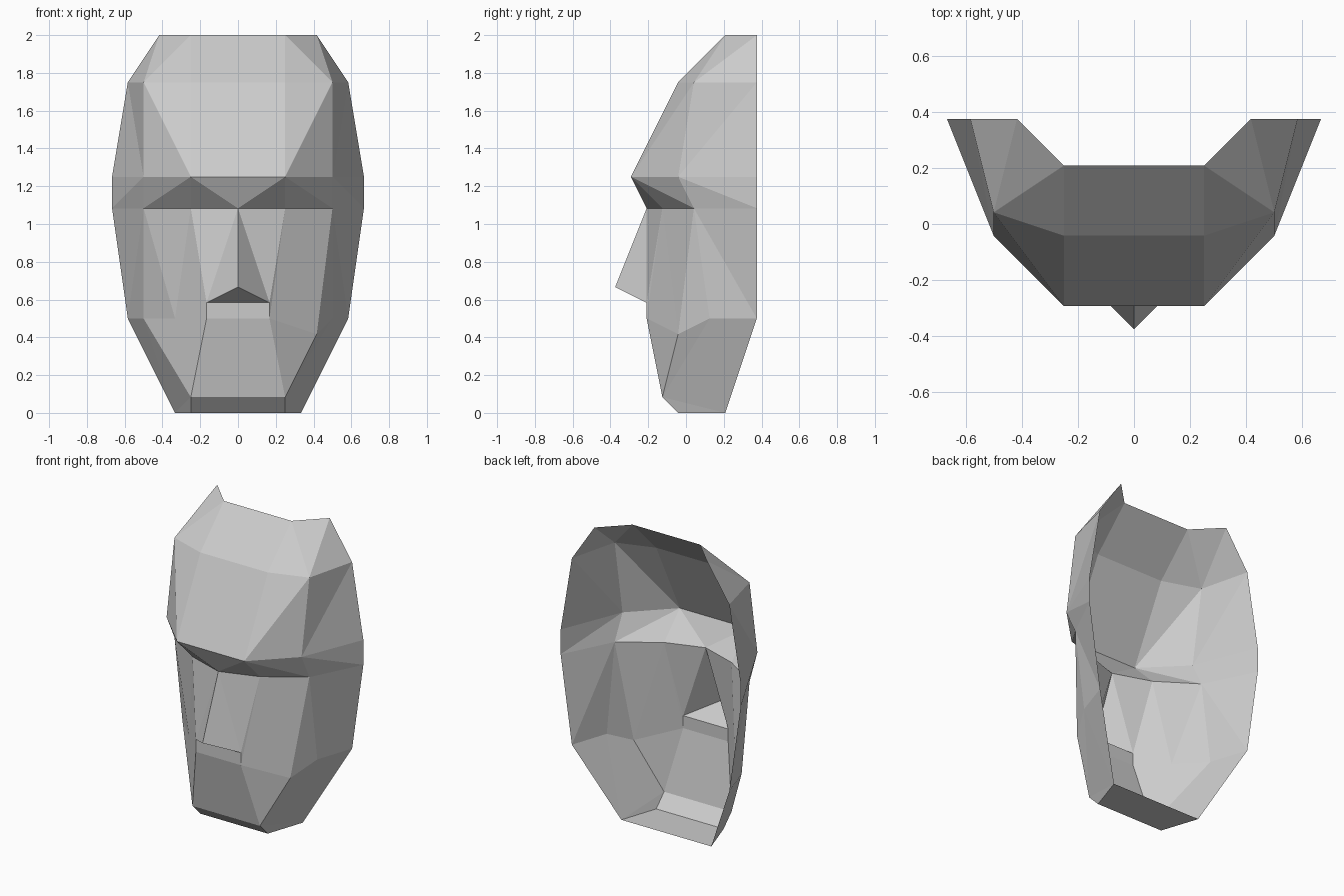
import bpy
import bmesh
from mathutils import Vector

UNIT = 1 / 12  # the mask sits on a regular grid

cube = bpy.data.objects.get("Cube")
if cube:
    bpy.data.objects.remove(cube)

# Landmarks of the half on +x, in grid steps
half = {
    "crown": (3, 2.5, 24), "crown_back": (5, 4.5, 24),
    "forehead": (3, -.5, 21), "temple": (6, .5, 21), "temple_back": (7, 4.5, 21),
    "brow": (3, -3.5, 15), "brow_side": (6, -.5, 15), "brow_back": (8, 4.5, 15),
    "bridge": (0, -2.5, 13), "eye": (3, -1.5, 13),
    "eye_side": (6, .5, 13), "eye_back": (8, 4.5, 13),
    "nose_tip": (0, -4.5, 8), "nostril": (2, -2.5, 7), "lip": (2, -2.5, 6),
    "cheek": (5, -.5, 5), "jaw": (6, 1.5, 6), "jaw_back": (7, 4.5, 6),
    "chin": (3, -1.5, 1), "base": (3, -.5, 0), "base_back": (4, 2.5, 0),
}
# The cheek on -x sits a little higher and further in
other_half = dict(half, cheek=(4, -.5, 6))

# Facets made once on each half
side_facets = [
    "crown temple forehead",
    "crown crown_back temple",
    "crown_back temple_back temple",
    "forehead temple brow",
    "temple brow_side brow",
    "temple temple_back brow_side",
    "temple_back brow_back brow_side",
    "brow eye bridge",
    "brow eye_side eye",
    "brow brow_side eye_side",
    "brow_side eye_back eye_side",
    "brow_side brow_back eye_back",
    "bridge eye nostril",
    "bridge nostril nose_tip",
    "eye lip nostril",
    "eye cheek lip",
    "eye eye_side cheek",
    "eye_side jaw cheek",
    "eye_side jaw_back jaw",
    "eye_side eye_back jaw_back",
    "lip cheek chin",
    "cheek jaw chin",
    "jaw jaw_back base_back",
    "jaw base_back chin",
    "chin base_back base",
]
# Strips that span both halves, each between two landmarks
bridging_strips = [
    "crown forehead",
    "forehead brow",
    "brow bridge",
    "nose_tip nostril",
    "nostril lip",
    "lip chin",
    "chin base",
    "base base_back",
]

bm = bmesh.new()
centre = {}


def make_half(points, sign):
    """Add one half's vertices, sharing those on the centre line."""
    verts = {}
    for name, (x, y, z) in points.items():
        if name in centre:
            verts[name] = centre[name]
            continue
        verts[name] = bm.verts.new(Vector((sign * x, y, z)) * UNIT)
        if x == 0:
            centre[name] = verts[name]
    return verts


left = make_half(half, 1)
right = make_half(other_half, -1)

for facet in side_facets:
    names = facet.split()
    bm.faces.new([left[n] for n in reversed(names)])
    bm.faces.new([right[n] for n in names])

for strip in bridging_strips:
    upper, lower = strip.split()
    ring = [right[upper], right[lower], left[lower], left[upper]]
    bm.faces.new(list(dict.fromkeys(ring)))

# Point every facet outward, judged by the forehead
bmesh.ops.recalc_face_normals(bm, faces=bm.faces)
forehead = next(f for f in bm.faces
                if {left["brow"], right["brow"], left["forehead"]} <= set(f.verts))
if forehead.normal.y > 0:
    bmesh.ops.reverse_faces(bm, faces=bm.faces)

mesh = bpy.data.meshes.new("face_mask")
bm.to_mesh(mesh)
bm.free()

# Plain grey finish
grey = bpy.data.materials.new("light_grey")
grey.use_nodes = True
colour = (.6, .6, .6, 1)
grey.diffuse_color = colour
grey.node_tree.nodes["Principled BSDF"].inputs["Base Color"].default_value = colour
mesh.materials.append(grey)

mask = bpy.data.objects.new("face_mask", mesh)
bpy.context.collection.objects.link(mask)
